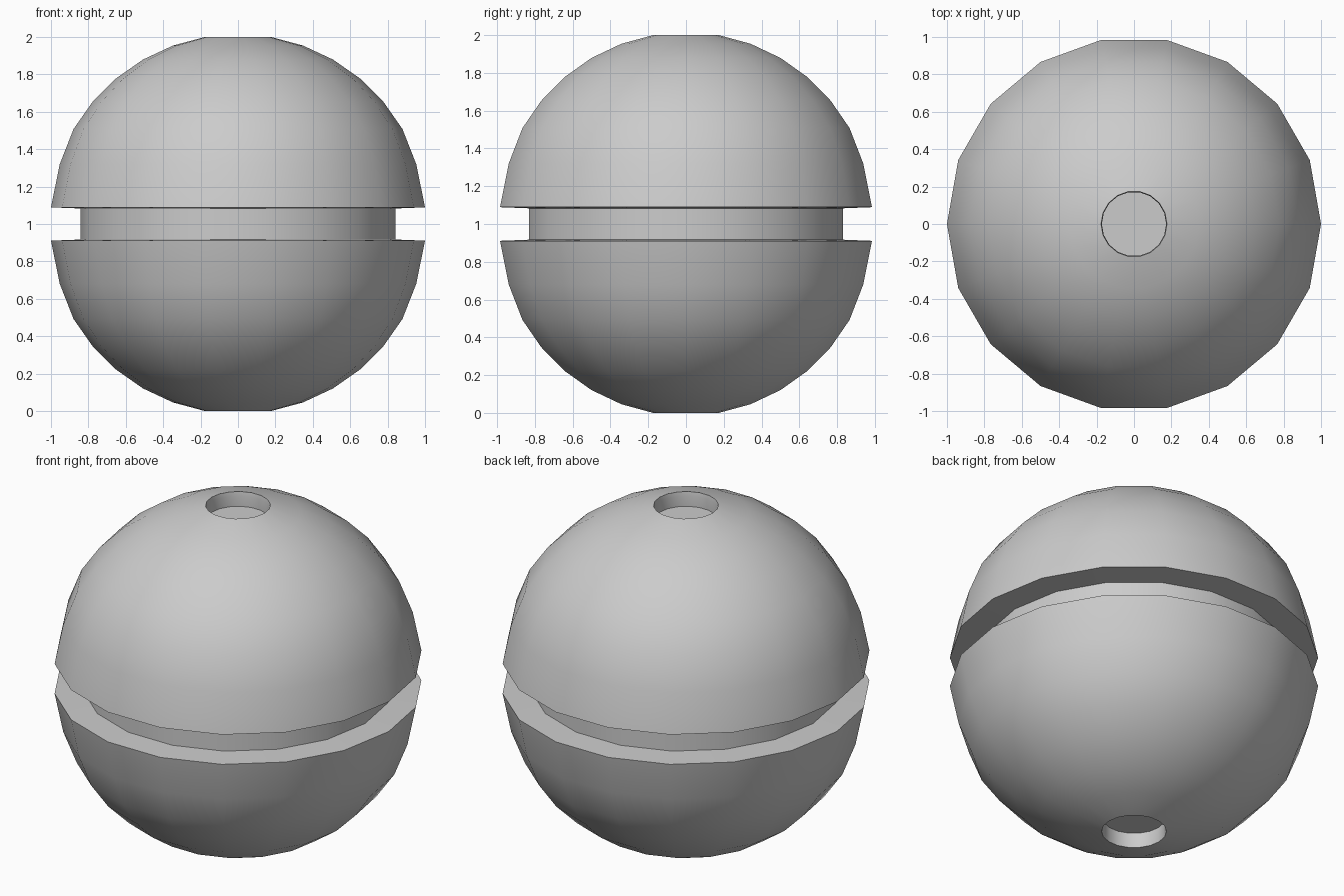
import bpy, bmesh
from math import sin, cos, pi, radians

if "Cube" in bpy.data.objects:
    bpy.data.objects.remove(bpy.data.objects["Cube"])

SIDES = 18
R = 1 / cos(radians(10))


def lathe(name, profile):
    """Revolve (radius, height) points; the ends are closed with flat caps."""
    bm = bmesh.new()
    rings = [[bm.verts.new((r * cos(2 * pi * i / SIDES), r * sin(2 * pi * i / SIDES), z))
              for i in range(SIDES)] for r, z in profile]
    for a, b in zip(rings, rings[1:]):
        for i in range(SIDES):
            j = (i + 1) % SIDES
            bm.faces.new((a[i], a[j], b[j], b[i]))
    bm.faces.new(rings[0])
    bm.faces.new(rings[-1])
    bmesh.ops.recalc_face_normals(bm, faces=bm.faces)
    mesh = bpy.data.meshes.new(name)
    bm.to_mesh(mesh)
    bm.free()
    obj = bpy.data.objects.new(name, mesh)
    bpy.context.collection.objects.link(obj)
    bpy.context.view_layer.objects.active = obj
    obj.select_set(True)
    bpy.ops.object.shade_smooth_by_angle(angle=radians(30))
    obj.select_set(False)
    return obj


# Upper half outline: groove wall, lip, dome in ten degree steps, recessed pole hole
dome = [(R * cos(radians(a)), R * sin(radians(a))) for a in range(30, 81, 10)]
upper = ([(0.843, 0.083), (1.0, 0.089), (0.953, 0.32)] + dome
         + [(0.172, 0.975), (0.172, 0.913)])

# Lower half mirrors the upper half
lower = [(r, -z) for r, z in reversed(upper)]

# Whole grooved ball with a round recess at each pole
ball = lathe("grooved_ball", [(r, z + 1) for r, z in lower + upper])
